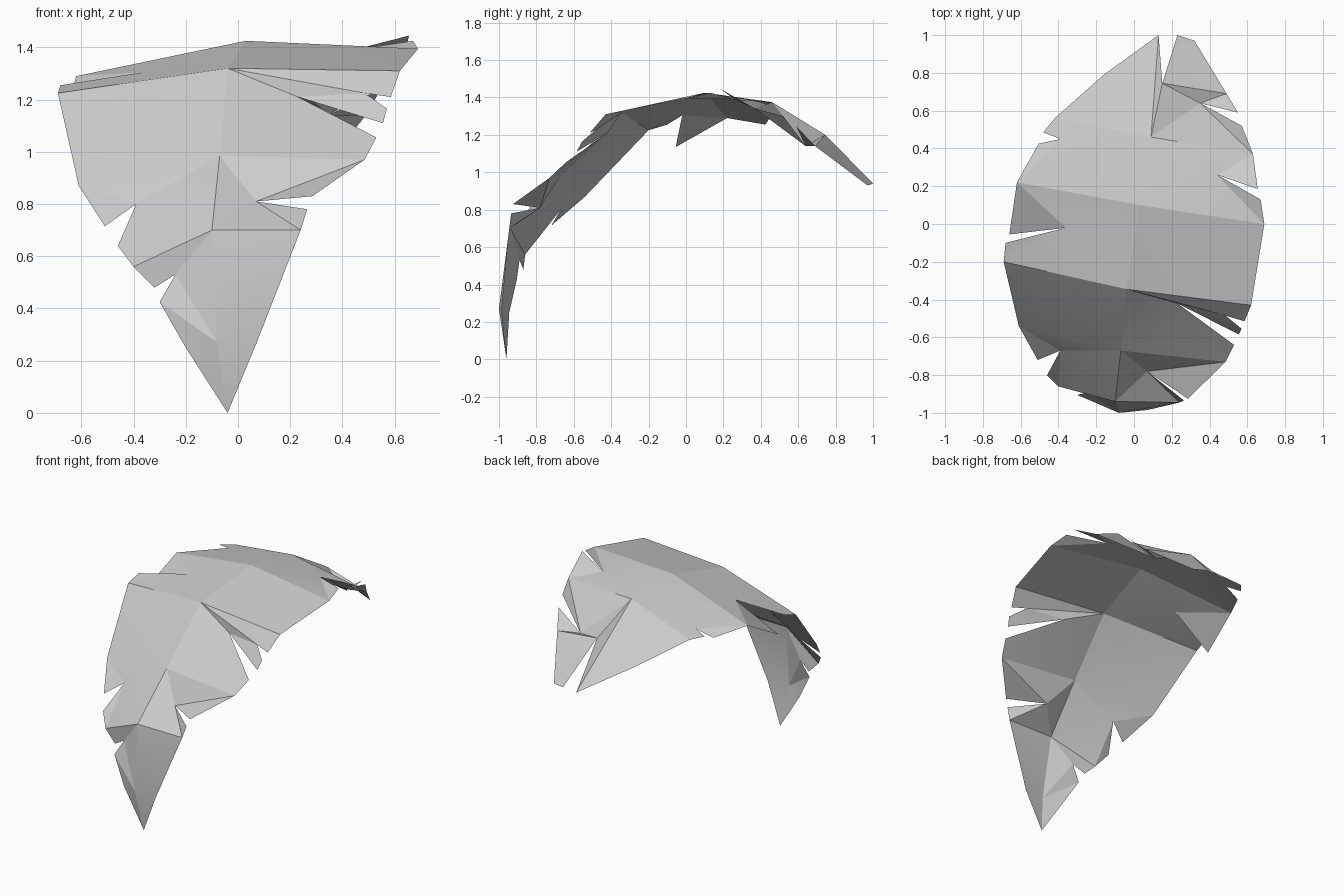
import bpy
import bmesh
import math

default_cube = bpy.data.objects.get("Cube")
if default_cube:
    bpy.data.objects.remove(default_cube, do_unlink=True)

# Kinds of outline point, walked from the tip to the rear end:
#   EDGE joins the current rib point
#   TURN joins it as well, then moves on to the next rib point
#   LOBE is a torn corner hanging between its neighbours
EDGE, TURN, LOBE = "edge", "turn", "lobe"

# Central rib of the curved sheet, from the low front tip over the crest
RIB = [
    (-.04, -.96, 0), (-.08, -1, .27), (-.1, -.94, .7),
    (-.07, -.67, .985), (-.04, -.345, 1.32), (.03, .1, 1.425),
    (.09, .46, 1.375), (.15, .745, 1.2), (.23, 1, .94),
]

# Ragged outline on the +x side
PLUS_X_SIDE = [
    (TURN, .07, -.985, .265),
    (TURN, .24, -.945, .7),
    (LOBE, .265, -.935, .78),
    (TURN, .07, -.78, .81),
    (LOBE, .285, -.925, .83),
    (EDGE, .485, -.73, .97),
    (LOBE, .53, -.64, 1.055),
    (TURN, .23, -.42, 1.21),
    (LOBE, .555, -.585, 1.11),
    (LOBE, .57, -.555, 1.165),
    (EDGE, .485, -.485, 1.225),
    (LOBE, .585, -.515, 1.21),
    (TURN, .62, -.43, 1.31),
    (EDGE, .69, 0, 1.395),
    (LOBE, .67, .13, 1.425),
    (TURN, .44, .26, 1.39),
    (LOBE, .655, .185, 1.445),
    (EDGE, .63, .37, 1.34),
    (LOBE, .57, .52, 1.3),
    (TURN, .35, .64, 1.14),
    (LOBE, .55, .59, 1.245),
    (EDGE, .49, .69, 1.14),
    (TURN, .32, .97, .93),
]

# Ragged outline on the -x side
MINUS_X_SIDE = [
    (TURN, -.2, -.945, .25),
    (EDGE, -.3, -.905, .425),
    (TURN, -.24, -.89, .53),
    (LOBE, -.32, -.87, .48),
    (EDGE, -.4, -.86, .56),
    (LOBE, -.46, -.8, .64),
    (TURN, -.39, -.67, .8),
    (LOBE, -.51, -.72, .715),
    (EDGE, -.61, -.54, .87),
    (TURN, -.69, -.2, 1.225),
    (LOBE, -.68, -.1, 1.255),
    (TURN, -.36, -.02, 1.305),
    (LOBE, -.66, -.055, 1.135),
    (EDGE, -.62, .22, 1.29),
    (LOBE, -.505, .425, 1.255),
    (TURN, -.39, .45, 1.295),
    (LOBE, -.48, .485, 1.28),
    (EDGE, -.42, .56, 1.27),
    (EDGE, -.16, .79, 1.1),
    (TURN, .13, 1, .93),
]


def make_material(name, colour):
    material = bpy.data.materials.new(name)
    material.use_nodes = True
    material.diffuse_color = colour
    shader = material.node_tree.nodes["Principled BSDF"]
    shader.inputs["Base Color"].default_value = colour
    shader.inputs["Roughness"].default_value = 0.8
    return material


def add_side(bm, rib, outline, mirrored):
    """Zip a torn outline onto the rib, keeping all faces pointing up."""

    def triangle(*corners):
        bm.faces.new(corners[::-1] if mirrored else corners)

    step, previous, lobes = 0, None, []
    for kind, *position in outline:
        current = bm.verts.new(position)
        if kind == LOBE:
            lobes.append(current)
            continue
        if previous:
            triangle(rib[step], previous, current)
            # Fan the torn corners between the two joined points
            fan = lobes + [current]
            for first, second in zip(fan, fan[1:]):
                triangle(previous, first, second)
        if kind == TURN:
            triangle(rib[step], current, rib[step + 1])
            step += 1
        previous, lobes = current, []


# Thin curved sheet: both torn sides share the rib
bm = bmesh.new()
rib = [bm.verts.new(position) for position in RIB]
add_side(bm, rib, PLUS_X_SIDE, mirrored=False)
add_side(bm, rib, MINUS_X_SIDE, mirrored=True)

mesh = bpy.data.meshes.new("curved_leaf")
bm.to_mesh(mesh)
bm.free()
mesh.materials.append(make_material("light grey", (.6, .6, .6, 1)))

leaf = bpy.data.objects.new("curved_leaf", mesh)
bpy.context.collection.objects.link(leaf)

# Soften only the shallow creases
bpy.ops.object.select_all(action="DESELECT")
leaf.select_set(True)
bpy.context.view_layer.objects.active = leaf
bpy.ops.object.shade_smooth_by_angle(angle=math.radians(12))
